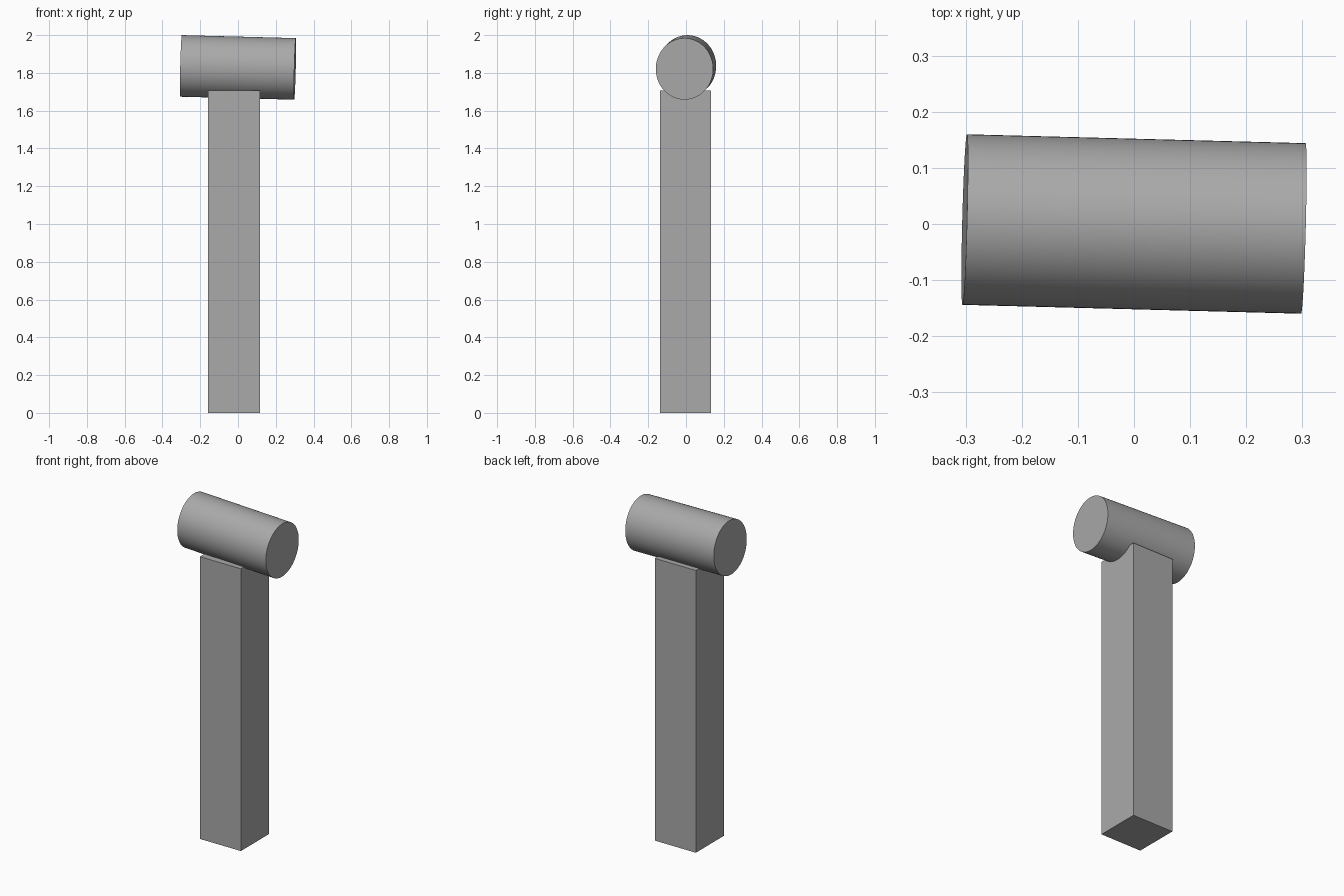
import bpy
from math import radians

if "Cube" in bpy.data.objects:
    bpy.data.objects.remove(bpy.data.objects["Cube"], do_unlink=True)

# Single plain grey
GREY = (0.40, 0.40, 0.40, 1.0)
grey = bpy.data.materials.new("plain_grey")
grey.use_nodes = True
grey.diffuse_color = GREY
grey.node_tree.nodes["Principled BSDF"].inputs["Base Color"].default_value = GREY


def finish(name):
    part = bpy.context.object
    part.name = name
    part.data.materials.append(grey)
    return part


# Square handle, slightly off centre under the head
bpy.ops.mesh.primitive_cube_add(size=1, location=(-0.022, -0.002, 0.854))
handle = finish("handle")
handle.scale = (0.275, 0.271, 1.708)

# Slightly oval head lying along x, tilted a little
bpy.ops.mesh.primitive_cylinder_add(vertices=64, radius=1, depth=1)
head = finish("head")
head.scale = (0.163, 0.152, 0.604)
bpy.ops.object.transform_apply(location=False, rotation=False, scale=True)
head.rotation_euler = (0, radians(90), 0)
bpy.ops.object.transform_apply(location=False, rotation=True, scale=False)
head.rotation_euler = (0, radians(1.5), radians(-1.5))
head.location = (0, 0, 1.829)
bpy.ops.object.shade_smooth_by_angle(angle=radians(30))
